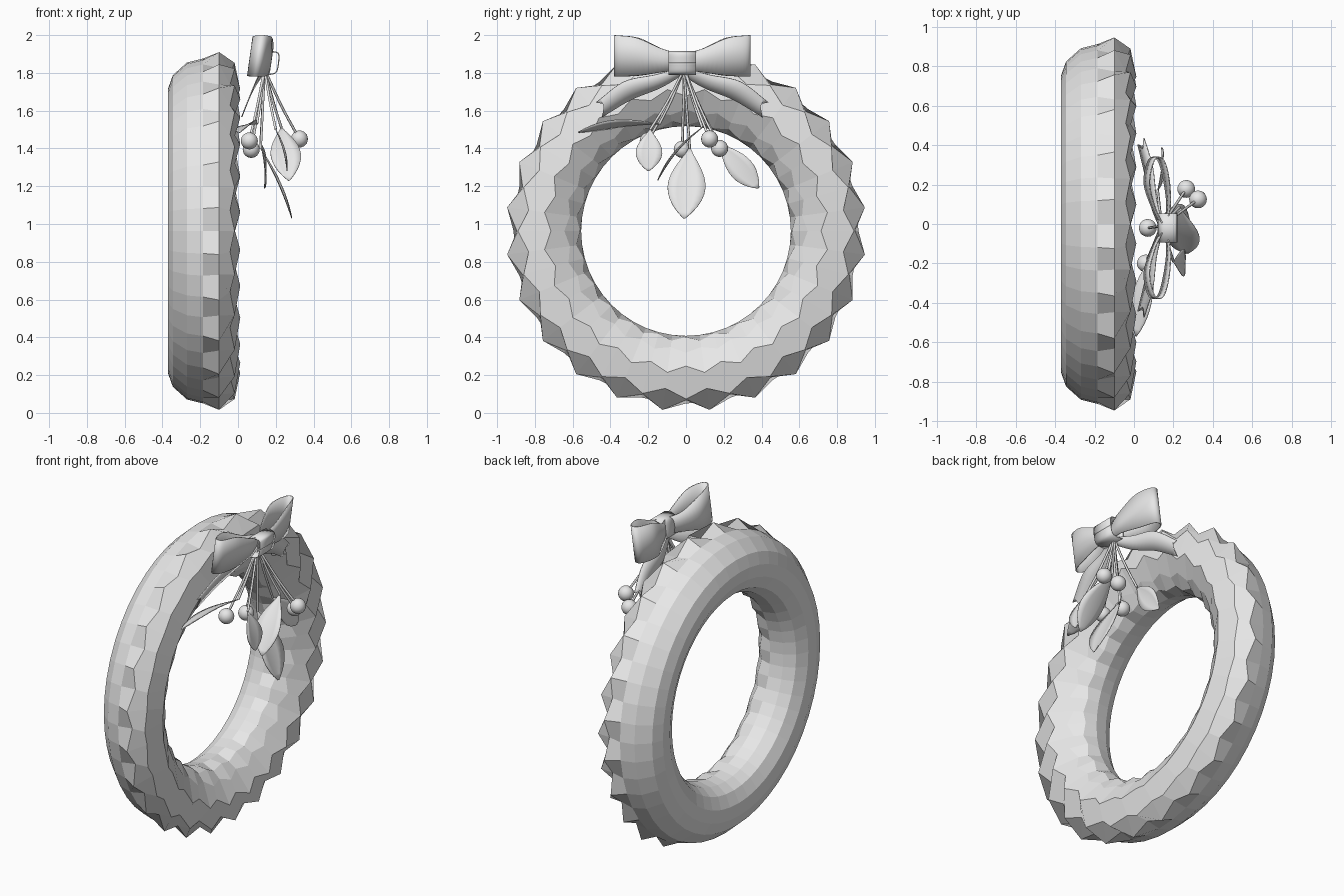
import bpy, bmesh, math
from mathutils import Vector

if "Cube" in bpy.data.objects:
    bpy.data.objects.remove(bpy.data.objects["Cube"], do_unlink=True)

grey = bpy.data.materials.new("plain grey")
grey.use_nodes = True
grey.diffuse_color = (0.8, 0.8, 0.8, 1)
grey.node_tree.nodes["Principled BSDF"].inputs["Base Color"].default_value = (0.8, 0.8, 0.8, 1)


def add_object(name, bm, smooth=True):
    me = bpy.data.meshes.new(name)
    bmesh.ops.recalc_face_normals(bm, faces=bm.faces)
    for f in bm.faces:
        f.smooth = smooth
    bm.to_mesh(me)
    bm.free()
    ob = bpy.data.objects.new(name, me)
    bpy.context.collection.objects.link(ob)
    me.materials.append(grey)
    return ob


def spline(points, steps=6):
    """Smooth path through points of any dimension."""
    p = [Vector(q) for q in points]
    p = [p[0] * 2 - p[1]] + p + [p[-1] * 2 - p[-2]]
    out = []
    for i in range(1, len(p) - 2):
        a, b, c, d = p[i - 1:i + 3]
        for k in range(steps):
            t = k / steps
            out.append((b * 2 + (c - a) * t + (a * 2 - b * 5 + c * 4 - d) * t * t
                        + (b * 3 - a - c * 3 + d) * t ** 3) / 2)
    return out + [p[-2]]


def grid_faces(bm, rows, wrap=False):
    n = len(rows[0])
    count = len(rows) if wrap else len(rows) - 1
    for i in range(count):
        a, b = rows[i], rows[(i + 1) % len(rows)]
        for j in range(n if wrap else n - 1):
            k = (j + 1) % n
            bm.faces.new((a[j], a[k], b[k], b[j]))


def ribbon(name, points, across, notch=0.0):
    """Strip along points (x, y, z, half width)."""
    bm = bmesh.new()
    across = Vector(across)
    path = spline(points)
    rows = []
    for q in path:
        rows.append([bm.verts.new(q.xyz + across * q.w * s) for s in (-1, 0, 1)])
    if notch:
        rows[-1][1].co += (path[-4].xyz - path[-1].xyz).normalized() * notch
    grid_faces(bm, rows)
    ob = add_object(name, bm)
    mod = ob.modifiers.new("thickness", "SOLIDIFY")
    mod.thickness = 0.006
    mod.offset = 0
    return ob


def leaf(name, base, tip, side, width, bend):
    """Oval leaf, bent and slightly cupped along its length."""
    bm = bmesh.new()
    base, tip = Vector(base), Vector(tip)
    axis = tip - base
    side = Vector(side)
    side = (side - axis * side.dot(axis) / axis.length_squared).normalized()
    normal = axis.cross(side).normalized()
    rows = []
    for i in range(13):
        t = i / 12
        half = width / 2 * max(math.sin(math.pi * t ** 1.25), 0.03) ** 0.8
        mid = base + axis * t + normal * bend * math.sin(math.pi * t)
        rows.append([bm.verts.new(mid + side * half * s + normal * 0.12 * half * s * s)
                     for s in (-1, -0.5, 0, 0.5, 1)])
    grid_faces(bm, rows)
    ob = add_object(name, bm)
    mod = ob.modifiers.new("thickness", "SOLIDIFY")
    mod.thickness = 0.004
    mod.offset = 0


def stem(name, end):
    """Thin stalk from under the knot to a leaf or berry."""
    start, end = Vector((0.14, -0.01, 1.82)), Vector(end)
    mid = start.lerp(end, 0.5) + Vector((0, 0, -0.015))
    path = spline([start, mid, end])
    cu = bpy.data.curves.new(name, "CURVE")
    cu.dimensions = "3D"
    cu.bevel_depth = 0.007
    cu.bevel_resolution = 1
    sp = cu.splines.new("POLY")
    sp.points.add(len(path) - 1)
    for pt, q in zip(sp.points, path):
        pt.co = (*q, 1)
    cu.materials.append(grey)
    bpy.context.collection.objects.link(bpy.data.objects.new(name, cu))


# wreath ring: (x, radius, x swing, radius swing), swings alternate round the ring
profile = [
    (-0.185, 0.913, 0, 0), (-0.27, 0.892, 0, 0), (-0.345, 0.825, 0, 0),
    (-0.37, 0.755, 0, 0), (-0.365, 0.68, 0, 0), (-0.33, 0.61, 0, 0),
    (-0.27, 0.57, 0, 0), (-0.19, 0.555, 0, 0), (-0.115, 0.573, 0, 0.012),
    (-0.06, 0.632, -0.012, -0.012), (-0.002, 0.735, 0.014, 0.02),
    (-0.03, 0.865, -0.012, -0.025), (-0.1, 0.925, 0, 0.03),
]
SEG = 48
CZ = 0.963
bm = bmesh.new()
rows = []
for i in range(SEG):
    a = math.tau * i / SEG
    s = 1 if i % 2 else -1
    rows.append([bm.verts.new((x + s * dx, (r + s * dr) * math.sin(a),
                               CZ - (r + s * dr) * math.cos(a)))
                 for x, r, dx, dr in profile])
grid_faces(bm, rows, wrap=True)
add_object("wreath_ring", bm, smooth=False)

# bow loops and tails, mirrored about the knot
BY = -0.02
loop = [(0.15, 0, 1.86, 0.045), (0.175, 0.1, 1.865, 0.06), (0.165, 0.24, 1.885, 0.1),
        (0.135, 0.345, 1.89, 0.108), (0.09, 0.345, 1.89, 0.108), (0.065, 0.23, 1.885, 0.1),
        (0.1, 0.1, 1.865, 0.06), (0.15, 0, 1.86, 0.045)]
tail = [(0.14, 0.0, 1.81, 0.02), (0.1, 0.13, 1.755, 0.04),
        (0.075, 0.29, 1.705, 0.055), (0.035, 0.44, 1.605, 0.045)]
for side, s in (("left", 1), ("right", -1)):
    ribbon("bow_loop_" + side, [(x, BY + s * y, z, h) for x, y, z, h in loop], (0.14, 0, 1))
    ribbon("bow_tail_" + side, [(x, BY + s * y, z, h) for x, y, z, h in tail],
           (0.35, s * 0.35, 0.87), notch=0.05)

# knot: band wrapped round the middle
band = []
for i in range(13):
    a = math.tau * i / 12
    c, d = math.cos(a), math.sin(a)
    band.append((0.17 + 0.045 * math.copysign(abs(c) ** 0.6, c) + 0.01 * d, BY,
                 1.852 + 0.06 * math.copysign(abs(d) ** 0.6, d), 0.073))
ribbon("bow_knot", band, (0, 1, 0))

# leaves: base, tip, width direction, width, bend
leaves = [
    ((0.1, -0.14, 1.53), (0.01, -0.57, 1.485), (1, 0, 0.4), 0.11, 0.02),
    ((0.2, -0.19, 1.5), (0.26, -0.2, 1.28), (0, 1, 0), 0.14, 0.01),
    ((0.23, 0.085, 1.51), (0.27, -0.15, 1.23), (1, 0, 0), 0.16, 0.02),
    ((0.12, 0.02, 1.4), (0.285, -0.01, 1.03), (0, 1, 0), 0.2, 0.01),
    ((0.12, 0.17, 1.43), (0.14, 0.385, 1.19), (0, 1, 1), 0.13, 0.01),
]
for i, (base, tip, side, width, bend) in enumerate(leaves, 1):
    leaf(f"leaf_{i}", base, tip, side, width, bend)
    stem(f"leaf_stem_{i}", base)

# berries
berries = [(0.325, 0.125, 1.45), (0.265, 0.178, 1.4), (0.07, -0.02, 1.395), (0.06, -0.2, 1.44)]
for i, co in enumerate(berries, 1):
    bm = bmesh.new()
    bmesh.ops.create_uvsphere(bm, u_segments=20, v_segments=12, radius=0.045)
    add_object(f"berry_{i}", bm).location = co
    stem(f"berry_stem_{i}", co)
